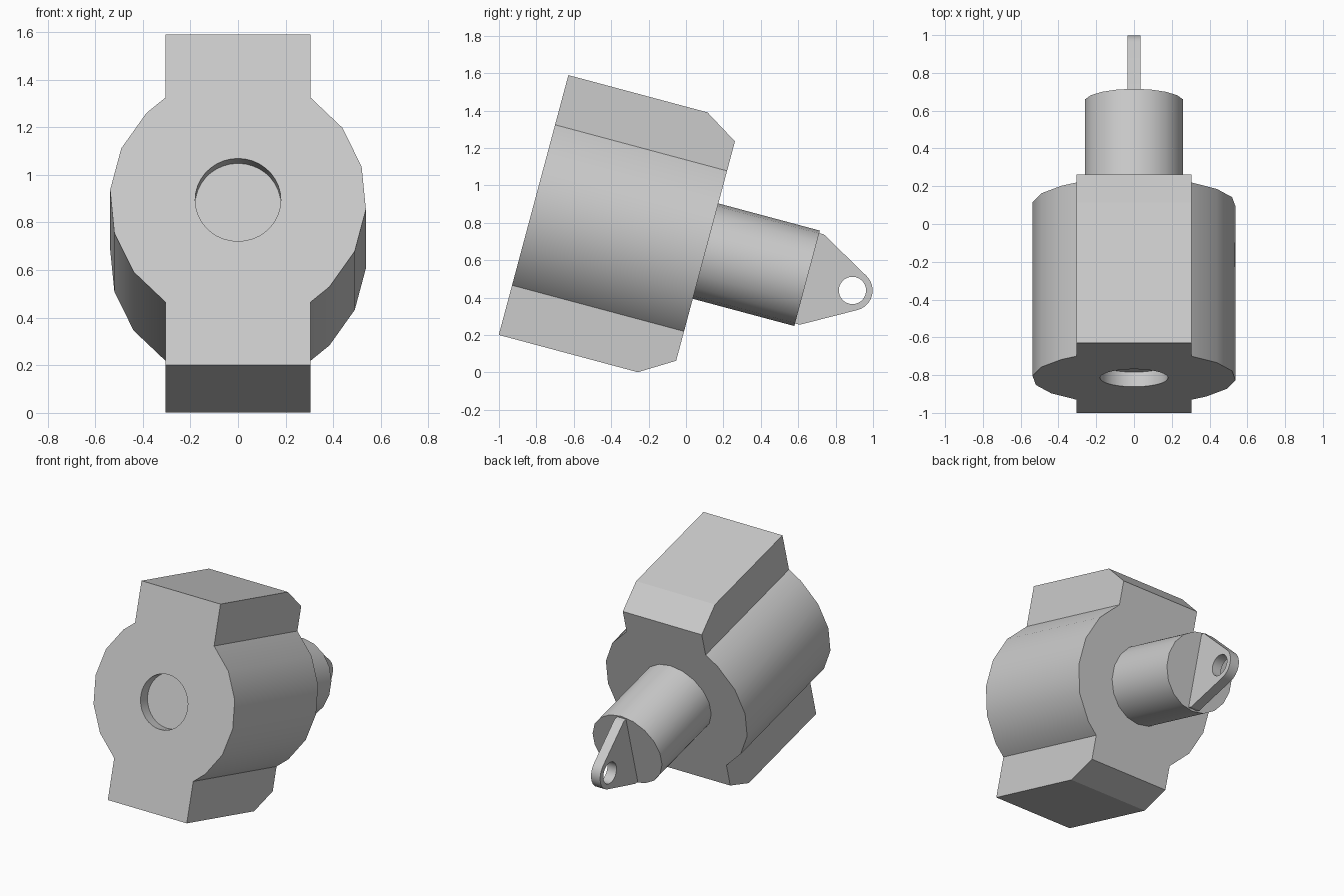
import bpy
import bmesh
from math import sin, cos, radians, asin, atan2, hypot, degrees
from mathutils import Matrix, Vector

default = bpy.data.objects.get("Cube")
if default:
    bpy.data.objects.remove(default, do_unlink=True)

# One plain grey for the whole part
grey = bpy.data.materials.new("plain grey")
grey.use_nodes = True
grey.diffuse_color = (0.6, 0.6, 0.6, 1)
grey.node_tree.nodes["Principled BSDF"].inputs["Base Color"].default_value = (0.6, 0.6, 0.6, 1)

# Parts are built along +y from the front face centre, then tilted nose-up
TILT = Matrix.Translation((0, -0.815, 0.895)) @ Matrix.Rotation(radians(-15), 4, "X")
BODY_END, ROD_END = 0.952, 1.514


def arc(radius, start, end, step, cx=0, cy=0):
    """Points on a circle from start to end degrees, always including the end."""
    count = int(abs(end - start) / step - 1e-6) + 1
    sign = 1 if end > start else -1
    angles = [start + sign * step * i for i in range(count)] + [end]
    return [(cx + radius * cos(radians(a)), cy + radius * sin(radians(a))) for a in angles]


def circle(radius, sides, cx=0, cy=0):
    return arc(radius, 90, 450, 360 / sides, cx, cy)[:-1]


def prism(name, points, near, far, axis="Y", cuts=()):
    """Extrude a profile along Y (points are x, z) or X (points are y, z)."""
    place = (lambda p, d: (p[0], d, p[1])) if axis == "Y" else (lambda p, d: (d, p[0], p[1]))
    bm = bmesh.new()
    face = bm.faces.new([bm.verts.new(place(p, near)) for p in points])
    moved = bmesh.ops.extrude_face_region(bm, geom=[face])["geom"]
    offset = Vector(place((0, 0), far - near))
    bmesh.ops.translate(bm, vec=offset, verts=[v for v in moved if isinstance(v, bmesh.types.BMVert)])
    for point, normal in cuts:
        geom = bm.verts[:] + bm.edges[:] + bm.faces[:]
        cut = bmesh.ops.bisect_plane(bm, geom=geom, plane_co=point, plane_no=normal, clear_outer=True)
        edges = [e for e in cut["geom_cut"] if isinstance(e, bmesh.types.BMEdge)]
        bmesh.ops.holes_fill(bm, edges=edges)
    bmesh.ops.recalc_face_normals(bm, faces=bm.faces[:])
    bm.transform(TILT)
    mesh = bpy.data.meshes.new(name)
    bm.to_mesh(mesh)
    bm.free()
    mesh.materials.append(grey)
    obj = bpy.data.objects.new(name, mesh)
    bpy.context.collection.objects.link(obj)
    return obj


def activate(obj):
    bpy.ops.object.select_all(action="DESELECT")
    obj.select_set(True)
    bpy.context.view_layer.objects.active = obj


def bore(obj, cutter):
    """Cut a hole and remove the cutter."""
    cutter.hide_render = True
    mod = obj.modifiers.new("bore", "BOOLEAN")
    mod.operation = "DIFFERENCE"
    mod.solver = "EXACT"
    mod.object = cutter
    activate(obj)
    bpy.ops.object.modifier_apply(modifier=mod.name)
    bpy.data.objects.remove(cutter, do_unlink=True)


# Body: faceted drum with a bar above and below, back corners chamfered
half_width, half_height = 0.305, 0.719
side = [(half_width, half_height)] + arc(0.539, 55.5, -55.5, 20) + [(half_width, -half_height)]
outline = side + [(-x, -z) for x, z in side]
chamfers = [((0, 0.77, s * half_height), (0, 0.112, s * 0.182)) for s in (1, -1)]
body = prism("body", outline, 0, BODY_END, cuts=chamfers)
bore(body, prism("socket_cutter", circle(0.18, 36), -0.1, 0.08))

# Rod out of the back
rod = prism("rod", circle(0.264, 18), BODY_END, ROD_END)

# Flat lug with a round eye, its sides tangent to the tip
eye, tip_radius = 1.765, 0.108
shoulder_y, shoulder_z = 1.54, 0.25
dy = eye - shoulder_y
reach = hypot(dy, shoulder_z)
tangent = 90 - degrees(atan2(shoulder_z, dy) - asin(tip_radius / reach))
lug_outline = [(ROD_END, -shoulder_z), (shoulder_y, -shoulder_z)]
lug_outline += arc(tip_radius, -tangent, tangent, tangent / 6, eye)
lug_outline += [(shoulder_y, shoulder_z), (ROD_END, shoulder_z)]
lug = prism("lug", lug_outline, -0.035, 0.035, axis="X")
bore(lug, prism("eye_cutter", circle(0.073, 28, eye), -0.1, 0.1, axis="X"))

# Smooth the round walls and keep the corners sharp
for part in (body, rod, lug):
    activate(part)
    bpy.ops.object.shade_smooth_by_angle(angle=radians(25))
